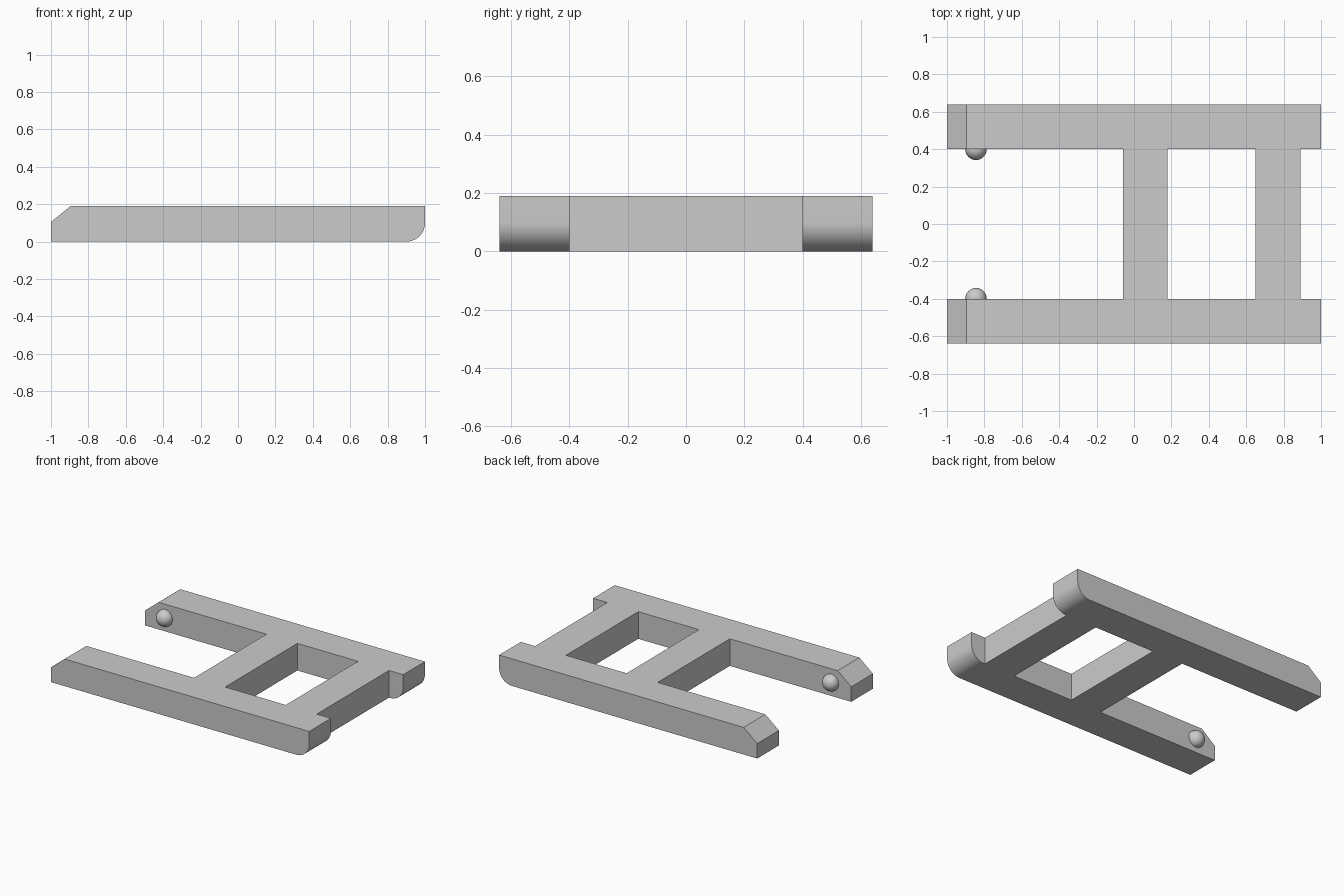
import bpy, bmesh, math

cube = bpy.data.objects.get("Cube")
if cube:
    bpy.data.objects.remove(cube, do_unlink=True)

HEIGHT, INNER, OUTER = 0.19, 0.4, 0.64

grey = bpy.data.materials.new("light_grey")
grey.use_nodes = True
grey.diffuse_color = (0.6, 0.6, 0.6, 1)
grey.node_tree.nodes["Principled BSDF"].inputs["Base Color"].default_value = (0.6, 0.6, 0.6, 1)


def extrude_profile(name, profile, y0, y1):
    """Sweep an x-z outline along y."""
    bm = bmesh.new()
    face = bm.faces.new([bm.verts.new((x, y0, z)) for x, z in profile])
    swept = bmesh.ops.extrude_face_region(bm, geom=[face])
    verts = [v for v in swept["geom"] if isinstance(v, bmesh.types.BMVert)]
    bmesh.ops.translate(bm, vec=(0, y1 - y0, 0), verts=verts)
    bmesh.ops.recalc_face_normals(bm, faces=bm.faces)
    return finish(name, bm)


def finish(name, bm):
    mesh = bpy.data.meshes.new(name)
    bm.to_mesh(mesh)
    bm.free()
    mesh.materials.append(grey)
    obj = bpy.data.objects.new(name, mesh)
    bpy.context.collection.objects.link(obj)
    bpy.ops.object.select_all(action="DESELECT")
    obj.select_set(True)
    bpy.context.view_layer.objects.active = obj
    bpy.ops.object.shade_smooth_by_angle(angle=math.radians(30))
    return obj


# Side rail outline: chamfered tip, rounded lower corner at the other end
R, STEPS = 0.1, 16
rail = [(-1, 0)]
for i in range(STEPS + 1):
    a = math.pi / 2 * i / STEPS
    rail.append((1 - R + R * math.sin(a), R - R * math.cos(a)))
rail += [(1, HEIGHT), (-0.895, HEIGHT), (-1, 0.105)]

for side, sign in (("front", -1), ("back", 1)):
    extrude_profile(side + "_rail", rail, sign * INNER, sign * OUTER)

    # Round snap bump on the inner face of the rail
    bm = bmesh.new()
    bmesh.ops.create_uvsphere(bm, u_segments=32, v_segments=16, radius=0.058)
    bmesh.ops.translate(bm, vec=(-0.845, sign * INNER, HEIGHT / 2), verts=bm.verts)
    finish(side + "_bump", bm)

# Crossbars joining the rails
for name, x0, x1 in (("middle_crossbar", -0.06, 0.18), ("end_crossbar", 0.65, 0.89)):
    outline = [(x0, 0), (x1, 0), (x1, HEIGHT), (x0, HEIGHT)]
    extrude_profile(name, outline, -INNER, INNER)
